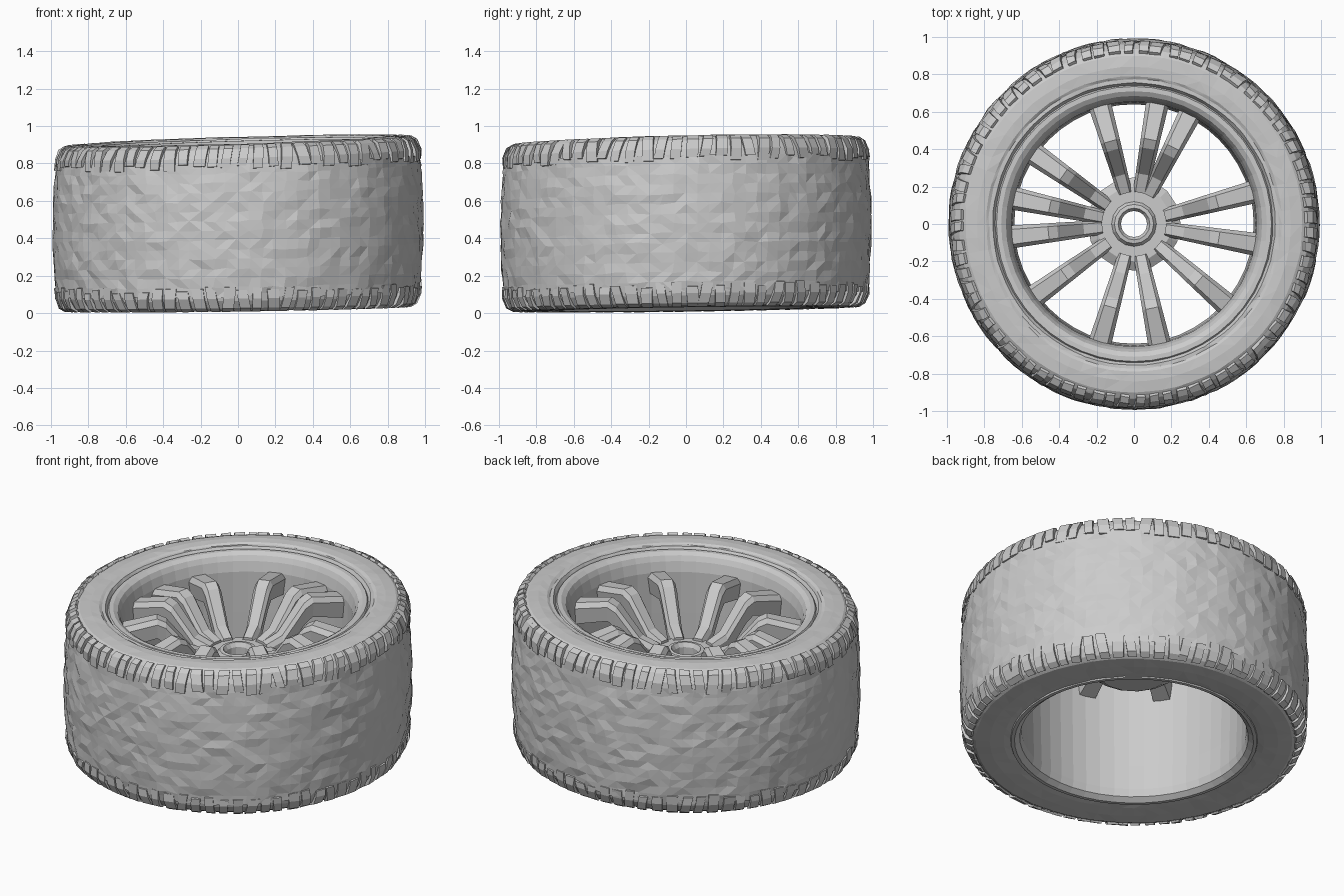
import bpy, bmesh, math, random

if "Cube" in bpy.data.objects:
    bpy.data.objects.remove(bpy.data.objects["Cube"])

random.seed(4)
grey = bpy.data.materials.new("worn_grey")
grey.diffuse_color = (0.6, 0.6, 0.6, 1)
grey.use_nodes = True
grey.node_tree.nodes["Principled BSDF"].inputs["Base Color"].default_value = grey.diffuse_color


def lean(x, y, z):
    """The wheel sits slightly crooked: its top face leans more than its base."""
    t = z / 0.92
    return (x, y, z + x * (0.014 + 0.016 * t) + y * (0.014 + 0.008 * t))


def polar(r, a, z):
    return lean(r * math.cos(a), r * math.sin(a), z)


def finish(name, bm):
    bmesh.ops.recalc_face_normals(bm, faces=bm.faces)
    me = bpy.data.meshes.new(name)
    bm.to_mesh(me)
    bm.free()
    me.materials.append(grey)
    ob = bpy.data.objects.new(name, me)
    bpy.context.collection.objects.link(ob)
    return ob


def lathe(name, profile, segs, jitter=0.0, closed=False):
    """Revolve (r, z) points; jitter roughens radius, height and angle."""
    bm = bmesh.new()
    rows = []
    for r, z in profile:
        row = []
        for i in range(segs):
            j = lambda k: random.uniform(-k, k)
            a = 2 * math.pi * (i + j(25 * jitter)) / segs
            row.append(bm.verts.new(polar(r + j(jitter), a, z + j(jitter))))
        rows.append(row)
    pairs = list(zip(rows, rows[1:]))
    if closed:
        pairs.append((rows[-1], rows[0]))
    for p, q in pairs:
        for i in range(segs):
            k = (i + 1) % segs
            bm.faces.new((p[i], p[k], q[k], q[i]))
    if jitter:
        bmesh.ops.triangulate(bm, faces=bm.faces)
    return finish(name, bm)


def loft(bm, sections):
    """Bridge matching point rings and cap both ends."""
    rings = [[bm.verts.new(p) for p in s] for s in sections]
    n = len(rings[0])
    for p, q in zip(rings, rings[1:]):
        for i in range(n):
            k = (i + 1) % n
            bm.faces.new((p[i], p[k], q[k], q[i]))
    bm.faces.new(rings[0])
    bm.faces.new(rings[-1])


# Rough tread band, slightly barrelled
tread = []
for i in range(15):
    z = 0.10 + 0.72 * i / 14
    tread.append((0.99 - 0.018 * ((z - 0.46) / 0.36) ** 2, z))
lathe("tread", tread, 96, 0.006)

# Shoulders under the lugs
lathe("upper_shoulder", [(0.972, 0.80), (0.962, 0.85), (0.935, 0.895), (0.91, 0.912)], 96)
lathe("lower_shoulder", [(0.972, 0.12), (0.962, 0.08), (0.935, 0.04), (0.91, 0.025)], 96)

# Side walls with shallow rings
lathe("upper_sidewall", [(0.93, 0.90), (0.90, 0.917), (0.84, 0.924), (0.79, 0.922),
                         (0.775, 0.914), (0.755, 0.914), (0.74, 0.892)], 72, 0.002)
lathe("lower_sidewall", [(0.93, 0.04), (0.90, 0.024), (0.82, 0.021), (0.74, 0.025),
                         (0.70, 0.03)], 72, 0.002)

# Shoulder lugs, top and bottom
for name, flip in (("upper_lugs", False), ("lower_lugs", True)):
    bm = bmesh.new()
    count = 76
    section = [(0.93, 0.85), (0.955, 0.80), (0.982, 0.805), (0.980, 0.85),
               (0.958, 0.902), (0.925, 0.921), (0.90, 0.90)]
    for i in range(count):
        a0 = 2 * math.pi * (i + random.uniform(-0.08, 0.08)) / count
        width = 2 * math.pi / count * random.uniform(0.58, 0.82)
        skew = random.uniform(-0.015, 0.015)
        drop = random.uniform(-0.02, 0.015)
        ends = []
        for a in (a0, a0 + width):
            ring = []
            for k, (r, z) in enumerate(section):
                zz = z + (drop if k in (1, 2) else 0)
                zz = 0.942 - zz if flip else zz
                ring.append(polar(r + random.uniform(-0.005, 0.004),
                                  a + skew * (z - 0.86) / 0.06, zz))
            ends.append(ring)
        loft(bm, ends)
    finish(name, bm)

# Rim: outer lip, deep open barrel and inner lip
lathe("rim", [(0.745, 0.89), (0.735, 0.905), (0.71, 0.905), (0.685, 0.89), (0.67, 0.86),
              (0.655, 0.80), (0.65, 0.55), (0.645, 0.25), (0.64, 0.09), (0.65, 0.045),
              (0.68, 0.022), (0.70, 0.022), (0.705, 0.035)], 48)

# Hub with a raised collar around the axle hole
lathe("hub", [(0.07, 0.47), (0.07, 0.60), (0.085, 0.625), (0.105, 0.622), (0.12, 0.60),
              (0.20, 0.60), (0.25, 0.57), (0.25, 0.50), (0.20, 0.47)], 16, closed=True)

# Twelve unevenly spaced spokes, bent down to the hub: (radius, top z, half width, depth)
path = [(0.67, 0.80, 0.062, 0.13), (0.46, 0.845, 0.052, 0.12), (0.41, 0.82, 0.05, 0.13),
        (0.27, 0.65, 0.043, 0.13), (0.17, 0.615, 0.038, 0.11)]
bm = bmesh.new()
for deg in (106, 79, 63, 15, -9.5, -41, -78, -106, -144, -174, 168, 145):
    a = math.radians(deg)
    c, s = math.cos(a), math.sin(a)
    rings = []
    for r, z, w, d in path:
        pts = [(-0.65 * w, z), (0.65 * w, z), (w, z - 0.03), (0.8 * w, z - d),
               (-0.8 * w, z - d), (-w, z - 0.03)]
        rings.append([lean(r * c - u * s, r * s + u * c, h) for u, h in pts])
    loft(bm, rings)
finish("spokes", bm)
